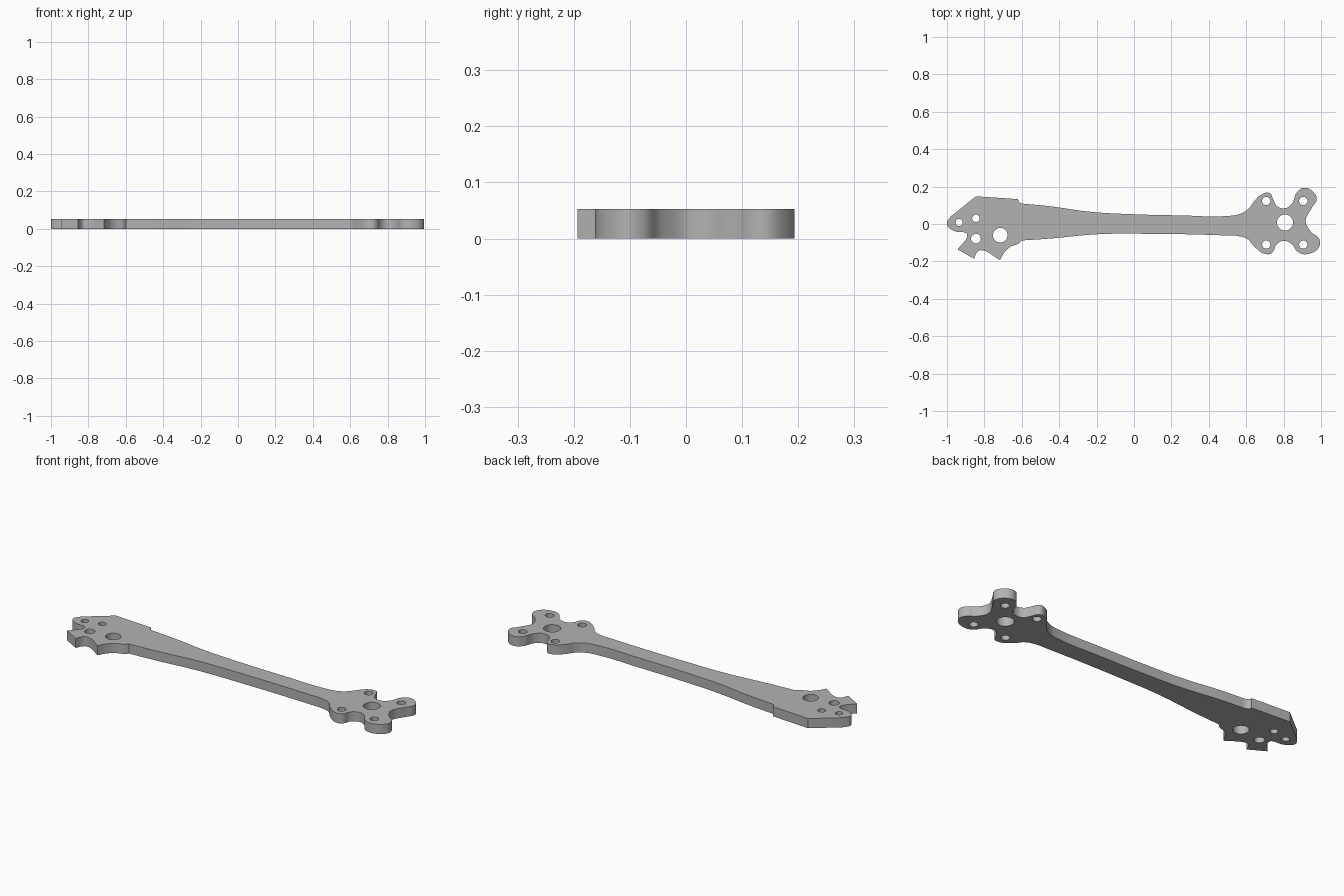
import bpy

cube = bpy.data.objects.get("Cube")
if cube:
    bpy.data.objects.remove(cube, do_unlink=True)

THICK = 0.053

grey = bpy.data.materials.new("plain_grey")
grey.use_nodes = True
colour = (0.45, 0.45, 0.45, 1)
grey.diffuse_color = colour
grey.node_tree.nodes["Principled BSDF"].inputs["Base Color"].default_value = colour

curve = bpy.data.curves.new("arm_profile", "CURVE")
curve.dimensions = "2D"
curve.fill_mode = "BOTH"
curve.extrude = THICK / 2
curve.resolution_u = 8


def add_loop(points):
    """Closed bezier loop; each point is (x, y, smooth)."""
    spline = curve.splines.new("BEZIER")
    spline.bezier_points.add(len(points) - 1)
    spline.use_cyclic_u = True
    for bp, (x, y, smooth) in zip(spline.bezier_points, points):
        bp.co = (x, y, 0)
        bp.handle_left_type = bp.handle_right_type = "AUTO" if smooth else "VECTOR"


def add_hole(x, y, r):
    add_loop([(x + r, y, 1), (x, y + r, 1), (x - r, y, 1), (x, y - r, 1)])


S, C = 1, 0  # smooth point, corner point

# Upper edge: body-side mount, then the tapered beam
upper = [(-1, 0, S), (-0.98, 0.04, C), (-0.845, 0.148, C), (-0.62, 0.133, C),
         (-0.615, 0.118, S), (-0.6, 0.109, C), (-0.45, 0.095, S), (-0.24, 0.066, S),
         (0, 0.052, S), (0.25, 0.046, S), (0.5, 0.043, S), (0.57, 0.055, S)]

# Four-lobed motor mount
mount = [(0.615, 0.085, S), (0.645, 0.125, S), (0.685, 0.16, S), (0.725, 0.165, S),
         (0.745, 0.13, S), (0.765, 0.095, S), (0.81, 0.085, S), (0.845, 0.11, S),
         (0.868, 0.165, S), (0.905, 0.193, S), (0.955, 0.175, S), (0.977, 0.135, S),
         (0.95, 0.085, S), (0.918, 0.015, S), (0.945, -0.04, S), (0.99, -0.08, S),
         (0.99, -0.122, S), (0.92, -0.162, S), (0.875, -0.148, S), (0.84, -0.105, S),
         (0.8, -0.09, S), (0.76, -0.112, S), (0.742, -0.15, S), (0.715, -0.162, S),
         (0.64, -0.118, S), (0.61, -0.083, S), (0.565, -0.066, S)]

# Lower edge: beam, then the notched body-side mount
lower = [(0.48, -0.061, S), (0, -0.052, S), (-0.2, -0.055, S), (-0.45, -0.078, S),
         (-0.6, -0.088, C), (-0.617, -0.106, C), (-0.665, -0.125, S),
         (-0.695, -0.155, S), (-0.717, -0.193, C), (-0.82, -0.14, S),
         (-0.838, -0.15, S), (-0.855, -0.186, C), (-0.943, -0.136, C),
         (-0.892, -0.055, S), (-0.905, -0.046, S), (-0.96, -0.038, S)]

add_loop(upper + mount + lower)

# Screw and shaft holes
for hole in [(-0.935, 0.008, 0.019), (-0.845, 0.03, 0.02),
             (-0.845, -0.078, 0.026), (-0.715, -0.06, 0.039), (0.807, 0.008, 0.043)]:
    add_hole(*hole)
for x in (0.707, 0.905):
    for y in (0.123, -0.11):
        add_hole(x, y, 0.022)

# Turn the profile into a solid plate resting on the floor
profile = bpy.data.objects.new("arm_profile", curve)
bpy.context.collection.objects.link(profile)
bpy.context.view_layer.update()
graph = bpy.context.evaluated_depsgraph_get()
mesh = bpy.data.meshes.new_from_object(profile.evaluated_get(graph), depsgraph=graph)
bpy.data.objects.remove(profile, do_unlink=True)
for v in mesh.vertices:
    v.co.z += THICK / 2

arm = bpy.data.objects.new("arm_plate", mesh)
bpy.context.collection.objects.link(arm)
mesh.materials.clear()
mesh.materials.append(grey)

# Weld caps to walls and shade
import bmesh
bm = bmesh.new()
bm.from_mesh(mesh)
bmesh.ops.remove_doubles(bm, verts=bm.verts, dist=0.0002)
bmesh.ops.recalc_face_normals(bm, faces=bm.faces)
bm.to_mesh(mesh)
bm.free()
bpy.ops.object.select_all(action="DESELECT")
arm.select_set(True)
bpy.context.view_layer.objects.active = arm
bpy.ops.object.shade_smooth_by_angle(angle=0.6)
